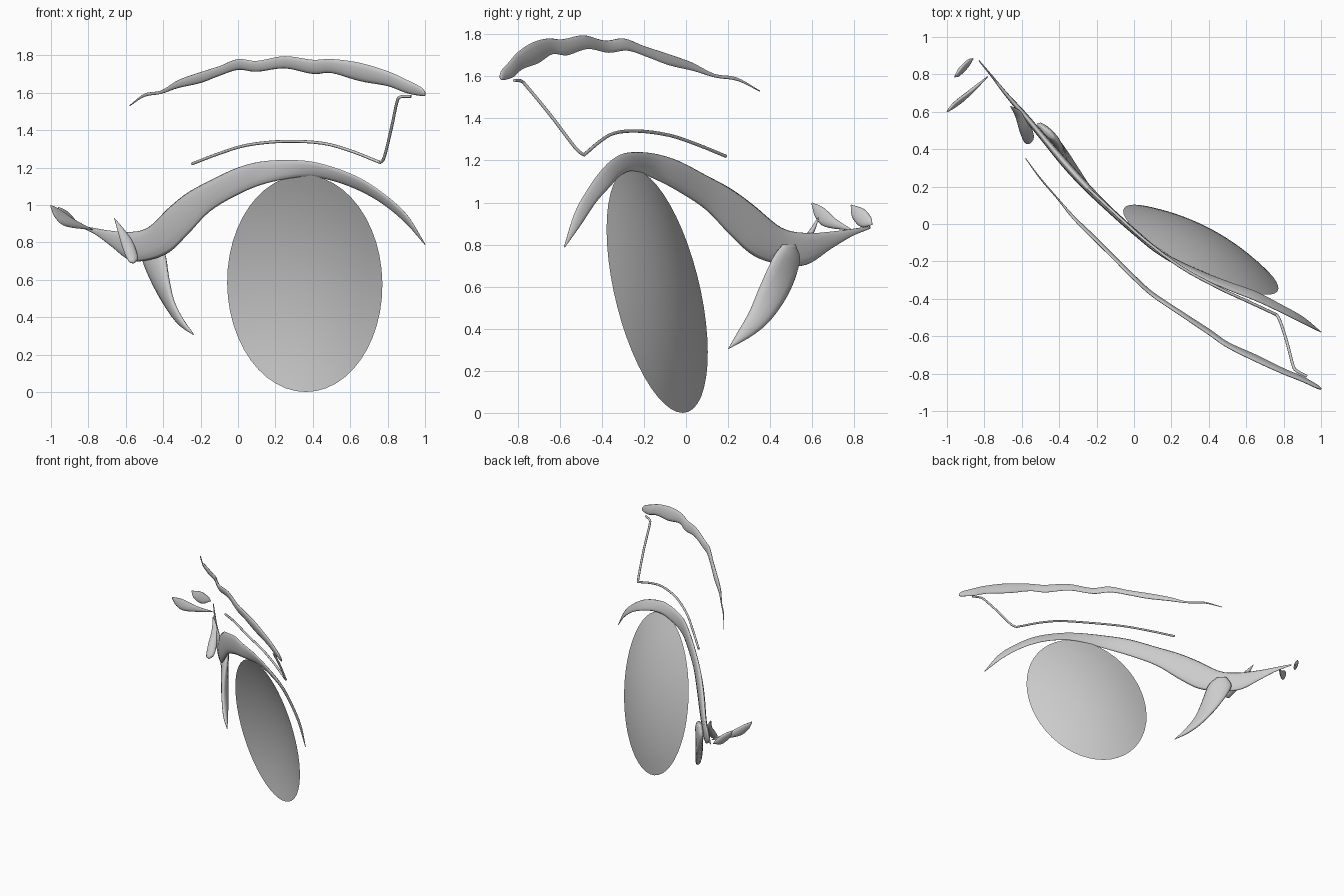
import bpy, bmesh, math
from mathutils import Vector

grey = bpy.data.materials.new("soft_grey")
grey.diffuse_color = (0.6, 0.6, 0.6, 1)


def smooth_path(pts, steps=5):
    """Catmull-Rom resampling of a list of points."""
    p = [Vector(q) for q in pts]
    p = [2 * p[0] - p[1]] + p + [2 * p[-1] - p[-2]]
    out = []
    for i in range(1, len(p) - 2):
        a, b, c, d = p[i - 1:i + 3]
        for k in range(steps):
            t = k / steps
            out.append(0.5 * (2 * b + (c - a) * t + (2 * a - 5 * b + 4 * c - d) * t * t
                              + (3 * b - a - 3 * c + d) * t ** 3))
    return out + [p[-2]]


def finish(name, bm):
    me = bpy.data.meshes.new(name)
    bm.to_mesh(me)
    bm.free()
    me.materials.append(grey)
    ob = bpy.data.objects.new(name, me)
    bpy.context.collection.objects.link(ob)
    for f in me.polygons:
        f.use_smooth = True
    return ob


def blade(name, upper, lower, thick, sides=12):
    """Loft of flat oval sections spanning two edge curves."""
    up, lo = smooth_path(upper), smooth_path(lower)
    n = len(up)
    mid = [(a + b) / 2 for a, b in zip(up, lo)]
    wmax = max((a - b).length for a, b in zip(up, lo))
    bm = bmesh.new()
    rings = []
    for i in range(n):
        half = (up[i] - lo[i]) / 2
        tangent = mid[min(i + 1, n - 1)] - mid[max(i - 1, 0)]
        normal = tangent.cross(half)
        normal = normal.normalized() if normal.length > 1e-9 else Vector((0, 0, 0))
        t = thick * min(1, (2 * half.length / wmax) ** 0.7)
        rings.append([bm.verts.new(mid[i] + half * math.cos(a) + normal * t * math.sin(a))
                      for a in (2 * math.pi * k / sides for k in range(sides))])
    for r, s in zip(rings, rings[1:]):
        for k in range(sides):
            j = (k + 1) % sides
            bm.faces.new((r[k], r[j], s[j], s[k]))
    bm.faces.new(rings[0])
    bm.faces.new(rings[-1])
    bmesh.ops.remove_doubles(bm, verts=bm.verts, dist=0.0008)
    bmesh.ops.recalc_face_normals(bm, faces=bm.faces)
    return finish(name, bm)


def band(name, stations, thick, lean):
    """Blade from stations of x, y, lower z, upper z; lean(x, height) sets the lower edge back."""
    return blade(name, [(x, y, h) for x, y, l, h in stations],
                 [(x, y + lean(x, h - l), l) for x, y, l, h in stations], thick)


# Eye: shallow oval dish, hollow towards the front, leaning and turned
bm = bmesh.new()
centre, back = Vector((0.357, -0.137, 0.58)), Vector((0.44, 0.88, 0.19))
SEG, RINGS = 48, 10


def dish(r, a):
    x = r * (0.415 * math.cos(a) - 0.006 * math.sin(a))
    z = r * 0.58 * math.sin(a)
    return centre + Vector((x, -0.5 * x - 0.215 * z, z)) + back * 0.09 * (1 - r * r)


hub = bm.verts.new(dish(0, 0))
prev = None
for i in range(1, RINGS + 1):
    ring = [bm.verts.new(dish(i / RINGS, 2 * math.pi * k / SEG)) for k in range(SEG)]
    for k in range(SEG):
        j = (k + 1) % SEG
        if prev:
            bm.faces.new((prev[k], ring[k], ring[j], prev[j]))
        else:
            bm.faces.new((hub, ring[k], ring[j]))
    prev = ring
finish("eye", bm)

# Upper eyelid line
band("upper_eyelid", [
    (1.0, -0.58, 0.786, 0.792), (0.9, -0.53, 0.90, 0.95), (0.78, -0.47, 1.00, 1.06),
    (0.65, -0.41, 1.075, 1.145), (0.5, -0.35, 1.13, 1.205), (0.35, -0.28, 1.15, 1.237),
    (0.15, -0.165, 1.115, 1.235), (0.0, -0.04, 1.055, 1.20), (-0.15, 0.095, 0.965, 1.13),
    (-0.27, 0.215, 0.84, 1.065), (-0.37, 0.325, 0.745, 0.985), (-0.48, 0.455, 0.705, 0.88),
    (-0.58, 0.575, 0.705, 0.855), (-0.68, 0.69, 0.78, 0.862), (-0.76, 0.79, 0.84, 0.875),
    (-0.83, 0.875, 0.875, 0.888)], 0.022,
    lambda x, h: 0.7 * h * min(1, max(0, (x - 0.1) / 0.5)))

# Eyebrow
band("eyebrow", [
    (-0.58, 0.35, 1.527, 1.533), (-0.5, 0.24, 1.578, 1.595), (-0.41, 0.135, 1.594, 1.612),
    (-0.32, 0.025, 1.625, 1.667), (-0.2, -0.095, 1.652, 1.71), (-0.1, -0.195, 1.69, 1.742),
    (0.0, -0.295, 1.722, 1.78), (0.1, -0.385, 1.712, 1.77), (0.25, -0.487, 1.73, 1.795),
    (0.4, -0.588, 1.70, 1.776), (0.5, -0.657, 1.705, 1.78), (0.65, -0.732, 1.662, 1.76),
    (0.8, -0.80, 1.635, 1.715), (0.9, -0.84, 1.598, 1.67), (0.975, -0.875, 1.583, 1.632),
    (1.0, -0.885, 1.583, 1.605)], 0.014, lambda x, h: 0.3 * h)

# Eyelid crease: thin tube with a rising inner end
path = smooth_path([
    (-0.245, 0.19, 1.22), (-0.1, 0.055, 1.275), (0.05, -0.08, 1.32), (0.25, -0.23, 1.34),
    (0.45, -0.34, 1.33), (0.6, -0.41, 1.29), (0.74, -0.475, 1.235), (0.765, -0.49, 1.23),
    (0.785, -0.53, 1.265), (0.82, -0.64, 1.41), (0.85, -0.755, 1.55), (0.87, -0.785, 1.578),
    (0.925, -0.815, 1.58)], 4)
curve = bpy.data.curves.new("eyelid_crease", 'CURVE')
curve.dimensions = '3D'
curve.bevel_depth = 0.008
curve.bevel_resolution = 2
curve.use_fill_caps = True
spline = curve.splines.new('POLY')
spline.points.add(len(path) - 1)
for pt, co in zip(spline.points, path):
    pt.co = (*co, 1)
spline.use_smooth = True
curve.materials.append(grey)
bpy.context.collection.objects.link(bpy.data.objects.new("eyelid_crease", curve))

# Lashes at the outer corner
blade("lower_lash",
      [(-0.43, 0.46, 0.80), (-0.39, 0.415, 0.74), (-0.372, 0.35, 0.60), (-0.345, 0.30, 0.48),
       (-0.29, 0.24, 0.375), (-0.235, 0.20, 0.305)],
      [(-0.49, 0.52, 0.80), (-0.515, 0.54, 0.72), (-0.455, 0.495, 0.58), (-0.38, 0.41, 0.45),
       (-0.32, 0.32, 0.37), (-0.236, 0.201, 0.303)], 0.028)
blade("front_lash",
      [(-0.66, 0.63, 0.93), (-0.605, 0.60, 0.865), (-0.56, 0.54, 0.80), (-0.535, 0.47, 0.72),
       (-0.55, 0.44, 0.692)],
      [(-0.662, 0.63, 0.928), (-0.635, 0.575, 0.83), (-0.61, 0.49, 0.75), (-0.585, 0.435, 0.70),
       (-0.56, 0.43, 0.69)], 0.02)
blade("corner_lash_long",
      [(-1.0, 0.60, 1.0), (-0.95, 0.655, 0.975), (-0.87, 0.715, 0.92), (-0.78, 0.79, 0.872)],
      [(-1.0, 0.60, 0.985), (-0.975, 0.615, 0.93), (-0.92, 0.66, 0.885), (-0.78, 0.79, 0.866)],
      0.014)
blade("corner_lash_short",
      [(-0.96, 0.785, 0.99), (-0.92, 0.845, 0.97), (-0.88, 0.88, 0.93), (-0.86, 0.885, 0.90)],
      [(-0.96, 0.785, 0.98), (-0.94, 0.79, 0.93), (-0.90, 0.83, 0.885), (-0.86, 0.885, 0.893)],
      0.014)
